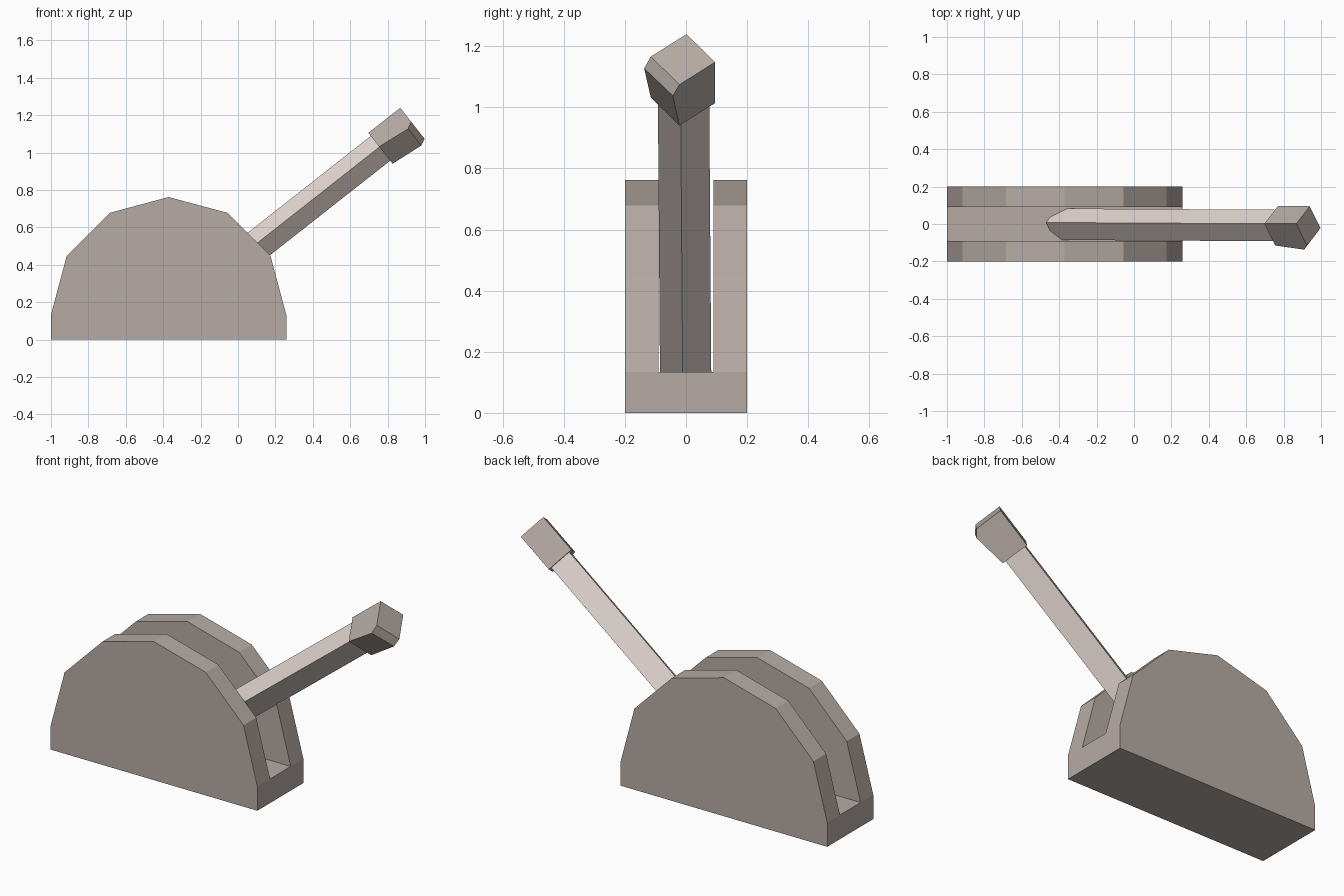
import bpy, bmesh
from math import cos, sin, pi
from mathutils import Vector

if "Cube" in bpy.data.objects:
    bpy.data.objects.remove(bpy.data.objects["Cube"])


def make_material(name, rgb):
    mat = bpy.data.materials.new(name)
    mat.diffuse_color = (*rgb, 1)
    mat.use_nodes = True
    mat.node_tree.nodes["Principled BSDF"].inputs["Base Color"].default_value = mat.diffuse_color
    return mat


dark = make_material("dark_warm_grey", (0.47, 0.41, 0.375))
light = make_material("light_warm_grey", (0.76, 0.67, 0.63))


def make_object(name, verts, faces, mat):
    mesh = bpy.data.meshes.new(name)
    mesh.from_pydata(verts, [], faces)
    bm = bmesh.new()
    bm.from_mesh(mesh)
    bmesh.ops.recalc_face_normals(bm, faces=bm.faces)
    bm.to_mesh(mesh)
    bm.free()
    mesh.materials.append(mat)
    obj = bpy.data.objects.new(name, mesh)
    bpy.context.collection.objects.link(obj)
    return obj


# Slotted housing: half twelve-sided drum on a plinth, swept across four y stations
CX, CZ, R = -0.371, 0.133, 0.629
profile = [(CX + R * cos(i * pi / 6), CZ + R * sin(i * pi / 6)) for i in range(7)]
profile += [(CX - R, 0), (CX + R, 0)]
n = len(profile)
verts = [(x, y, z) for y in (-0.2, -0.09, 0.09, 0.2) for x, z in profile]
faces = [list(range(n)), list(range(3 * n, 4 * n))]                 # outer sides
faces += [[s * n + i for i in range(7)] for s in (1, 2)]            # slot walls
for s in range(3):
    for i in range(n):
        if s == 1 and i < 6:
            continue                                                # open slot
        j = (i + 1) % n
        faces.append([s * n + i, s * n + j, (s + 1) * n + j, (s + 1) * n + i])
faces.append([n, n + 6, 2 * n + 6, 2 * n])                          # slot floor
make_object("lever_housing", verts, faces, dark)

# Lever frame: along the shaft, and square to it in the xz plane
along = Vector((0.786, 0, 0.618))
up = Vector((-0.618, 0, 0.786))


def point(t, u, y):
    return along * t + up * (0.333 + u) + Vector((0, y, 0))


def ring(t, r, y0):
    """Slightly twisted diamond section: top, front, bottom, back."""
    a, b = r, r * 0.11
    return [point(t, u, y0 + y) for u, y in ((a, b), (b, -a), (-a, -b), (-b, a))]


box_sides = [[i, (i + 1) % 4, 4 + (i + 1) % 4, 4 + i] for i in range(4)]
caps = [[0, 1, 2, 3], [4, 5, 6, 7]]

# Shaft
make_object("lever_shaft", ring(-0.27, 0.084, -0.001) + ring(1.25, 0.084, -0.008),
            box_sides + caps, light)

# Grip head, with its lower front side flared out to a ridge
head = ring(1.231, 0.105, -0.01) + ring(1.448, 0.105, -0.01)
head += [point(1.412, -0.009, -0.137), point(1.412, -0.123, -0.043)]
make_object("lever_grip", head, caps + [
    [0, 1, 8, 5, 4], [1, 2, 9, 8], [8, 9, 6, 5], [2, 3, 7, 6, 9], [3, 0, 4, 7]], dark)
